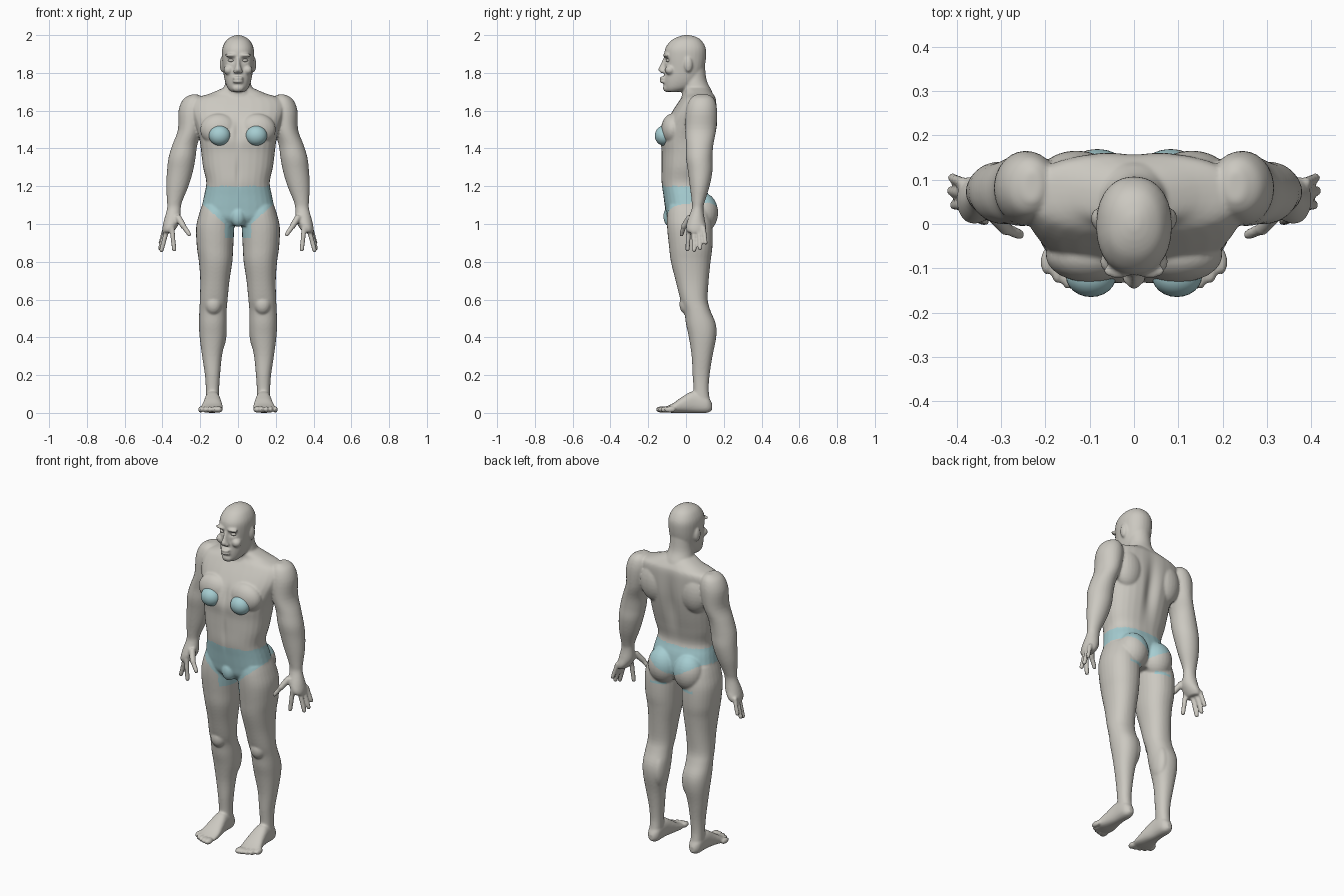
import bpy
import bmesh
import math
from mathutils import Matrix, Vector

if "Cube" in bpy.data.objects:
    bpy.data.objects.remove(bpy.data.objects["Cube"])


def make_material(name, colour):
    material = bpy.data.materials.new(name)
    material.use_nodes = True
    material.diffuse_color = colour
    material.node_tree.nodes["Principled BSDF"].inputs["Base Color"].default_value = colour
    return material


skin = make_material("warm grey skin", (.60, .58, .53, 1))
cloth = make_material("pale blue cloth", (.38, .61, .64, 1))


def spline(rows, steps=4):
    """Smooth a list of section rows with a Catmull-Rom curve."""
    result = []
    last = len(rows) - 1
    for i in range(last):
        window = [rows[max(0, min(last, i + k))] for k in (-1, 0, 1, 2)]
        for s in range(steps):
            t = s / steps
            result.append([b + t / 2 * (c - a + t * (2 * a - 5 * b + 4 * c - d + t * (3 * (b - c) + d - a)))
                           for a, b, c, d in zip(*window)])
    result.append(list(rows[last]))
    return result


def loft(bm, rows, side=1, axis="z", power=2.0, sides=28):
    """Skin rounded sections: position, then low and high limits in both directions."""
    rings = []
    for pos, u0, u1, v0, v1 in spline(rows):
        ring = []
        for k in range(sides):
            angle = math.tau * k / sides
            c, s = math.cos(angle), math.sin(angle)
            u = (u0 + u1) / 2 + (u1 - u0) / 2 * math.copysign(abs(c) ** (2 / power), c)
            v = (v0 + v1) / 2 + (v1 - v0) / 2 * math.copysign(abs(s) ** (2 / power), s)
            point = (side * u, v, pos) if axis == "z" else (side * u, pos, v)
            ring.append(bm.verts.new(point))
        rings.append(ring)
    for lower, upper in zip(rings, rings[1:]):
        for k in range(sides):
            n = (k + 1) % sides
            bm.faces.new((lower[k], lower[n], upper[n], upper[k]))
    bm.faces.new(rings[0])
    bm.faces.new(rings[-1])


def centred(rows):
    """Sections given by half width become symmetric limits."""
    return [(z, -w, w, front, back) for z, w, front, back in rows]


def ball(bm, centre, radii, side=1):
    x, y, z = centre
    matrix = Matrix.Translation((side * x, y, z)) @ Matrix.Diagonal((*radii, 1))
    bmesh.ops.create_uvsphere(bm, u_segments=24, v_segments=16, radius=1, matrix=matrix)


def digit(bm, start, end, radius, side):
    """Tapered finger with a rounded tip."""
    flip = Vector((side, 1, 1))
    a, b = Vector(start) * flip, Vector(end) * flip
    turn = (b - a).to_track_quat("Z", "Y").to_matrix().to_4x4()
    bmesh.ops.create_cone(bm, cap_ends=True, segments=14, radius1=radius * 1.15, radius2=radius,
                          depth=(b - a).length, matrix=Matrix.Translation((a + b) / 2) @ turn)
    ball(bm, Vector(end), (radius, radius, radius), side)


def finish(name, bm, materials):
    bmesh.ops.recalc_face_normals(bm, faces=bm.faces)
    mesh = bpy.data.meshes.new(name)
    bm.to_mesh(mesh)
    bm.free()
    for material in materials:
        mesh.materials.append(material)
    obj = bpy.data.objects.new(name, mesh)
    bpy.context.collection.objects.link(obj)
    mesh.shade_smooth()
    return obj


body = bmesh.new()

# Torso, neck and head
loft(body, centred([
    (.99, .15, -.07, .10), (1.03, .19, -.10, .12), (1.08, .193, -.11, .13), (1.15, .18, -.12, .12),
    (1.22, .168, -.13, .10), (1.30, .185, -.13, .115), (1.38, .195, -.13, .135), (1.45, .205, -.135, .15),
    (1.52, .225, -.115, .16), (1.60, .25, -.07, .163), (1.66, .235, -.03, .16), (1.69, .15, -.01, .145),
    (1.72, .08, -.01, .12)]), power=2.4)
loft(body, centred([(1.64, .14, -.03, .155), (1.70, .085, -.02, .14), (1.76, .066, -.02, .11), (1.84, .06, -.01, .1)]))
loft(body, centred([
    (1.70, .035, -.105, -.03), (1.72, .055, -.115, .03), (1.76, .07, -.117, .075), (1.82, .08, -.112, .096),
    (1.88, .085, -.115, .106), (1.93, .083, -.11, .105), (1.97, .064, -.08, .083), (1.99, .038, -.045, .055),
    (2.0, .012, -.01, .02)]), power=2.2)

# Nose, lips and chin
loft(body, centred([(1.80, .016, -.13, -.09), (1.815, .021, -.148, -.09), (1.84, .013, -.138, -.09), (1.88, .009, -.12, -.09)]))
for z, depth in ((1.772, .014), (1.754, .013)):
    ball(body, (0, -.118, z), (.03, .022, depth * .7))
ball(body, (0, -.102, 1.72), (.032, .02, .022))
ball(body, (0, -.085, 1.04), (.04, .035, .055))

for side in (1, -1):
    # Face and ears
    ball(body, (.036, -.106, 1.893), (.034, .017, .01), side)
    ball(body, (.05, -.085, 1.815), (.027, .027, .025), side)
    ball(body, (.012, -.123, 1.808), (.014, .016, .01), side)
    ball(body, (.084, .012, 1.845), (.013, .022, .04), side)

    # Chest, shoulder blade and buttock masses
    ball(body, (.10, -.07, 1.50), (.10, .062, .085), side)
    ball(body, (.13, .10, 1.55), (.09, .066, .12), side)
    ball(body, (.083, .09, 1.06), (.088, .08, .105), side)

    # Leg
    loft(body, [
        (1.10, .04, .19, -.09, .11), (1.05, .02, .207, -.10, .13), (.98, .02, .222, -.10, .14),
        (.88, .025, .218, -.09, .14), (.80, .03, .207, -.08, .13), (.70, .045, .20, -.055, .12),
        (.60, .055, .202, -.03, .115), (.54, .06, .205, -.01, .13), (.47, .06, .207, .0, .158),
        (.40, .065, .203, .015, .16), (.30, .085, .19, .03, .14), (.20, .095, .175, .035, .125),
        (.12, .10, .17, .04, .12), (.05, .10, .17, .035, .13)], side, power=2.2)
    ball(body, (.13, .005, .575), (.045, .04, .055), side)
    ball(body, (.095, .095, .43), (.035, .06, .10), side)

    # Foot and toes
    loft(body, [
        (.138, .12, .15, .015, .05), (.11, .10, .17, 0, .09), (.04, .095, .175, 0, .115),
        (-.02, .085, .185, 0, .085), (-.07, .08, .197, 0, .05), (-.11, .085, .185, .003, .032)],
        side, axis="y", power=2.4)
    for i in range(5):
        width = .021 if i == 0 else .013
        ball(body, (.102 + .024 * i, -.13 + .004 * i * i * .7, .018), (width, .03, .017), side)

    # Arm and palm
    loft(body, [
        (1.685, .21, .25, .05, .12), (1.66, .18, .29, .02, .15), (1.60, .17, .315, 0, .165),
        (1.50, .19, .318, -.005, .16), (1.42, .215, .347, 0, .145), (1.35, .225, .368, 0, .14),
        (1.28, .238, .376, .01, .14), (1.20, .262, .38, .02, .125), (1.12, .295, .376, .03, .10),
        (1.08, .303, .376, .03, .092), (1.02, .305, .392, .008, .10), (.98, .325, .40, 0, .108),
        (.955, .345, .40, .01, .10)], side)

    # Fingers and thumb
    digit(body, (.385, .092, .985), (.41, .104, .90), .011, side)
    digit(body, (.38, .068, .975), (.412, .075, .872), .012, side)
    digit(body, (.375, .042, .975), (.405, .043, .862), .012, side)
    digit(body, (.35, .015, .98), (.338, .008, .865), .012, side)
    digit(body, (.32, .025, 1.04), (.29, -.01, .99), .016, side)
    digit(body, (.29, -.01, .99), (.258, -.024, .945), .012, side)

figure = finish("body", body, (skin, cloth))

# Fuse the masses into one smooth surface
fuse = figure.modifiers.new("fuse", "REMESH")
fuse.mode = "VOXEL"
fuse.voxel_size = .006
relax = figure.modifiers.new("relax", "SMOOTH")
relax.factor = .5
relax.iterations = 5
bpy.context.view_layer.update()
graph = bpy.context.evaluated_depsgraph_get()
mesh = bpy.data.meshes.new_from_object(figure.evaluated_get(graph))
figure.modifiers.clear()
figure.data = mesh
mesh.materials.clear()
for material in (skin, cloth):
    mesh.materials.append(material)

# Hollows: centre, reach and inward push along y
hollows = [
    ((0, .15, 1.45), (.035, .06, .16), -.022),
    ((0, -.13, 1.49), (.02, .05, .07), .012),
    ((0, -.13, 1.27), (.012, .04, .08), .007),
    ((.037, -.11, 1.867), (.02, .03, .013), .012),
    ((-.037, -.11, 1.867), (.02, .03, .013), .012),
]
for vertex in mesh.vertices:
    for centre, reach, push in hollows:
        distance = sum(((p - c) / r) ** 2 for p, c, r in zip(vertex.co, centre, reach))
        if distance < 6:
            vertex.co.y += push * math.exp(-distance)


def is_brief(x, y, z):
    """Area of the body covered by the briefs."""
    x = abs(x)
    if x > .235 or z > 1.2 or z < .9:
        return False
    if y < .02:
        return z > (.925 if x < .07 else 1.0 + (x - .07) * .9)
    under_stripe = .05 < x < .14 and .955 < z < .972 and y > .08
    return under_stripe or z > 1.03 + min(x, .15) * .55


for face in mesh.polygons:
    face.material_index = int(is_brief(*face.center))
mesh.shade_smooth()

# Chest cups and eyes
for side, label in ((1, "left"), (-1, "right")):
    cup = bmesh.new()
    ball(cup, (.097, -.117, 1.468), (.057, .048, .053), side)
    finish(label + "_chest_cup", cup, [cloth])
    eye = bmesh.new()
    ball(eye, (.036, -.093, 1.866), (.016, .014, .009), side)
    finish(label + "_eye", eye, [skin])
